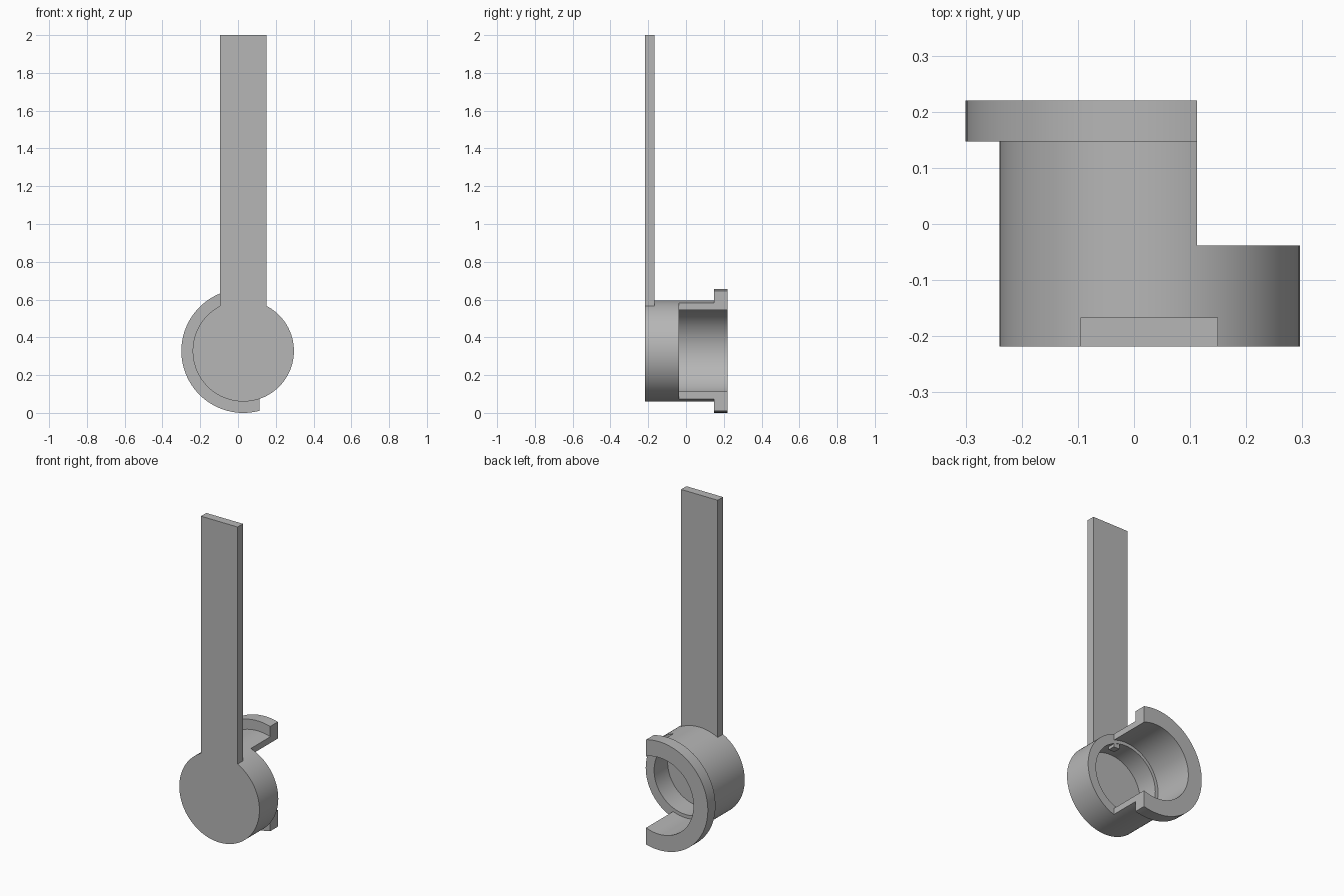
import bpy, bmesh, math
from mathutils import Vector

if "Cube" in bpy.data.objects:
    bpy.data.objects.remove(bpy.data.objects["Cube"], do_unlink=True)

AXIS_X, AXIS_Z = 0.028, 0.328
SEGMENTS = 96
FRONT, STEP, BACK = -0.218, -0.038, 0.22
OUTER, BORE, POCKET, FLANGE = 0.268, 0.232, 0.212, 0.328
CUT_X = 0.1125

grey = bpy.data.materials.new("plain grey")
grey.use_nodes = True
colour = (0.47, 0.47, 0.47, 1)
grey.diffuse_color = colour
grey.node_tree.nodes["Principled BSDF"].inputs["Base Color"].default_value = colour


def finish(name, bm):
    bmesh.ops.recalc_face_normals(bm, faces=bm.faces)
    mesh = bpy.data.meshes.new(name)
    bm.to_mesh(mesh)
    bm.free()
    mesh.materials.append(grey)
    obj = bpy.data.objects.new(name, mesh)
    bpy.context.collection.objects.link(obj)
    bpy.ops.object.select_all(action='DESELECT')
    obj.select_set(True)
    bpy.context.view_layer.objects.active = obj
    bpy.ops.object.shade_smooth_by_angle(angle=math.radians(30))
    return obj


def lathe(profile, closed):
    """Spin (radius, y) points about the axis running front to back."""
    bm = bmesh.new()
    verts = [bm.verts.new((AXIS_X + r, y, AXIS_Z)) for r, y in profile]
    edges = [bm.edges.new(pair) for pair in zip(verts, verts[1:])]
    if closed:
        edges.append(bm.edges.new((verts[-1], verts[0])))
    bmesh.ops.spin(bm, geom=verts + edges, cent=(AXIS_X, 0, AXIS_Z),
                   axis=(0, 1, 0), angle=math.tau, steps=SEGMENTS)
    bmesh.ops.remove_doubles(bm, verts=bm.verts, dist=1e-5)
    return bm


def box(name, low, high):
    bm = bmesh.new()
    bmesh.ops.create_cube(bm, size=1)
    low, high = Vector(low), Vector(high)
    for v in bm.verts:
        v.co = (low + high) / 2 + v.co * (high - low)
    return finish(name, bm)


# Front cup: closed disc face with a shallow pocket behind it
FLOOR = -0.167
finish("front_cup", lathe([(0, FRONT), (OUTER, FRONT), (OUTER, STEP),
                           (POCKET, STEP), (POCKET, FLOOR), (0, FLOOR)], False))

# Rear collar with its flange, sliced open on the left side
collar = lathe([(BORE, STEP), (OUTER, STEP), (OUTER, 0.147),
                (FLANGE, 0.147), (FLANGE, BACK), (BORE, BACK)], True)
cut = bmesh.ops.bisect_plane(collar, geom=collar.verts[:] + collar.edges[:] + collar.faces[:],
                             plane_co=(CUT_X, 0, 0), plane_no=(1, 0, 0), clear_outer=True)
rim = [e for e in cut["geom_cut"] if isinstance(e, bmesh.types.BMEdge)]
bmesh.ops.holes_fill(collar, edges=rim, sides=0)
finish("rear_collar", collar)

# Long flat arm rising from the front disc
box("arm", (-0.095, FRONT, 0.555), (0.15, FLOOR, 2))

# Small stop block inside the pocket
box("stop_block", (0.07, -0.085, 0.505), (0.11, STEP - 0.003, 0.55))
